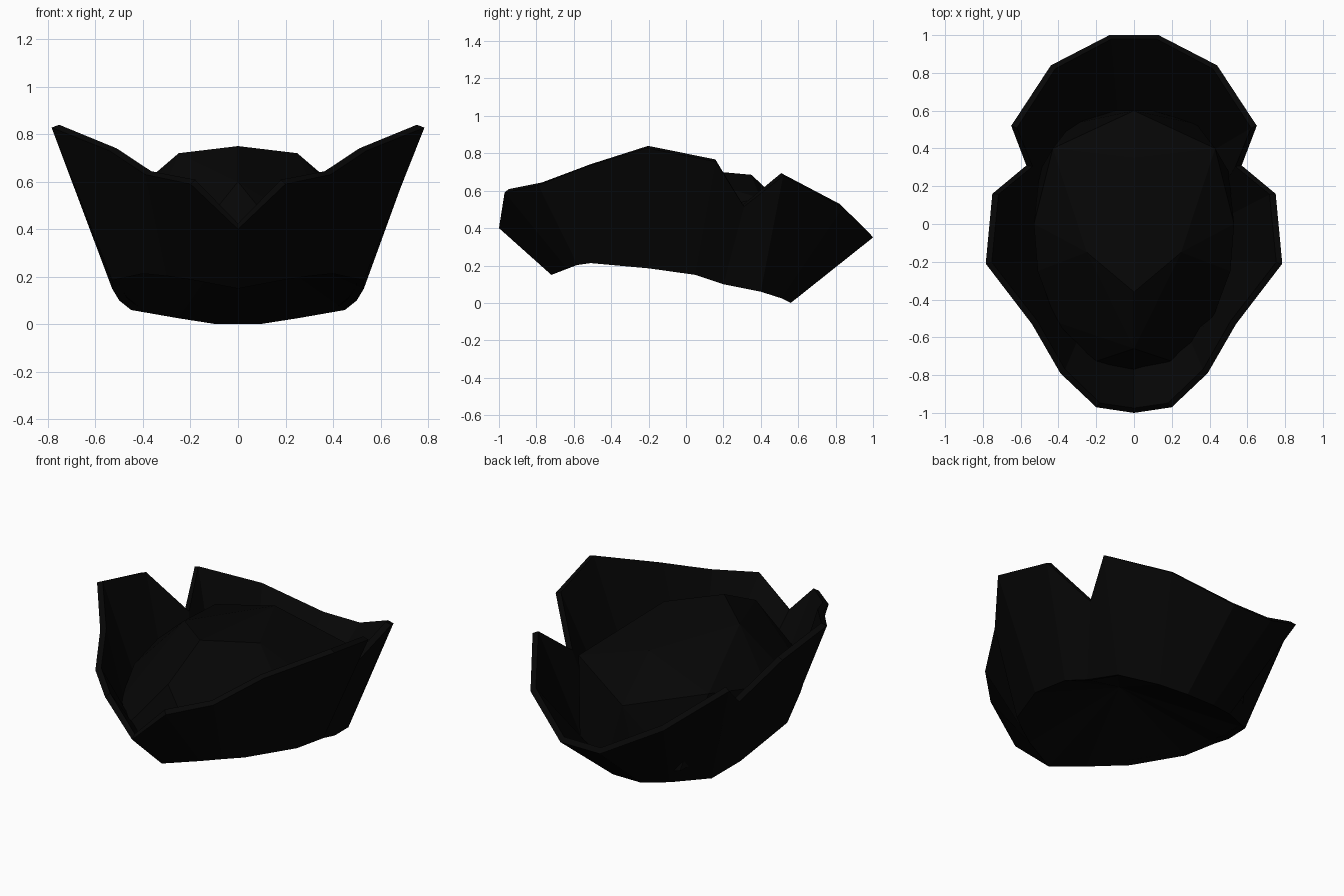
import bpy, bmesh

if "Cube" in bpy.data.objects:
    bpy.data.objects.remove(bpy.data.objects["Cube"])

black = bpy.data.materials.new("black_felt")
black.diffuse_color = (0.0018, 0.0018, 0.0018, 1)
black.use_nodes = True
black.node_tree.nodes["Principled BSDF"].inputs["Base Color"].default_value = black.diffuse_color


def finish(bm, name):
    mesh = bpy.data.meshes.new(name)
    bm.to_mesh(mesh)
    bm.free()
    mesh.materials.append(black)
    obj = bpy.data.objects.new(name, mesh)
    bpy.context.collection.objects.link(obj)
    return obj


def mirrored_loop(half):
    """Close a right-hand half outline, running back to front, into a loop."""
    return half + [(-x, y, z) for x, y, z in reversed(half) if x > 0]


# Turned-up brim: lower fold line and upper rim, right half, back to front
fold = [(.09, .56, 0), (.25, .51, .025), (.45, .40, .06), (.50, .20, .10),
        (.53, .05, .15), (.53, -.20, .185), (.40, -.51, .213),
        (.30, -.58, .203), (.20, -.64, .188), (0, -.72, .15)]
rim = [(.13, 1.0, .35), (.44, .84, .51), (.65, .52, .68), (.57, .31, .515),
       (.75, .16, .755), (.785, -.21, .828), (.54, -.53, .73),
       (.39, -.79, .63), (.20, -.97, .59), (0, -1.0, .40)]
fold, rim = mirrored_loop(fold), mirrored_loop(rim)
n = len(fold)

bm = bmesh.new()
low = [bm.verts.new(p) for p in fold]
top = [bm.verts.new(p) for p in rim]
for i in range(n):
    j = (i + 1) % n
    # wound so that the normals face outwards
    bm.faces.new((low[j], low[i], top[i], top[j]))
brim = finish(bm, "upturned_brim")
if brim.data.polygons[4].normal.x < 0:
    brim.data.flip_normals()
solid = brim.modifiers.new("felt_thickness", "SOLIDIFY")
solid.thickness = 0.035
solid.offset = -1

# Hollow underside fans up to a raised centre
bm = bmesh.new()
low = [bm.verts.new(p) for p in fold]
hub = bm.verts.new((0, -.12, .38))
for i in range(n):
    bm.faces.new((low[i], low[(i + 1) % n], hub))
under = finish(bm, "hollow_underside")
if under.data.polygons[4].normal.z > 0:
    under.data.flip_normals()

# Faceted crown sitting inside the brim, open at the bottom
middle = [(0, .60, .45), (0, .35, .685), (0, -.36, .75), (0, -.66, .60),
          (0, -.77, .24)]
side = [(.43, .40, .56), (.25, -.15, .72), (.53, 0, .48), (.51, -.25, .43),
        (.41, -.52, .35), (.21, -.73, .34), (.50, .28, .24), (.51, -.1, .28),
        (.10, .60, .10), (.33, .53, .12)]
bm = bmesh.new()
for p in middle + side + [(-x, y, z) for x, y, z in side]:
    bm.verts.new(p)
bmesh.ops.convex_hull(bm, input=bm.verts)
loose = [v for v in bm.verts if not v.link_faces]
bmesh.ops.delete(bm, geom=loose, context="VERTS")
bmesh.ops.recalc_face_normals(bm, faces=bm.faces)
bm.normal_update()
bottom = [f for f in bm.faces if f.normal.z < -0.5]
bmesh.ops.delete(bm, geom=bottom, context="FACES")
finish(bm, "crown")
